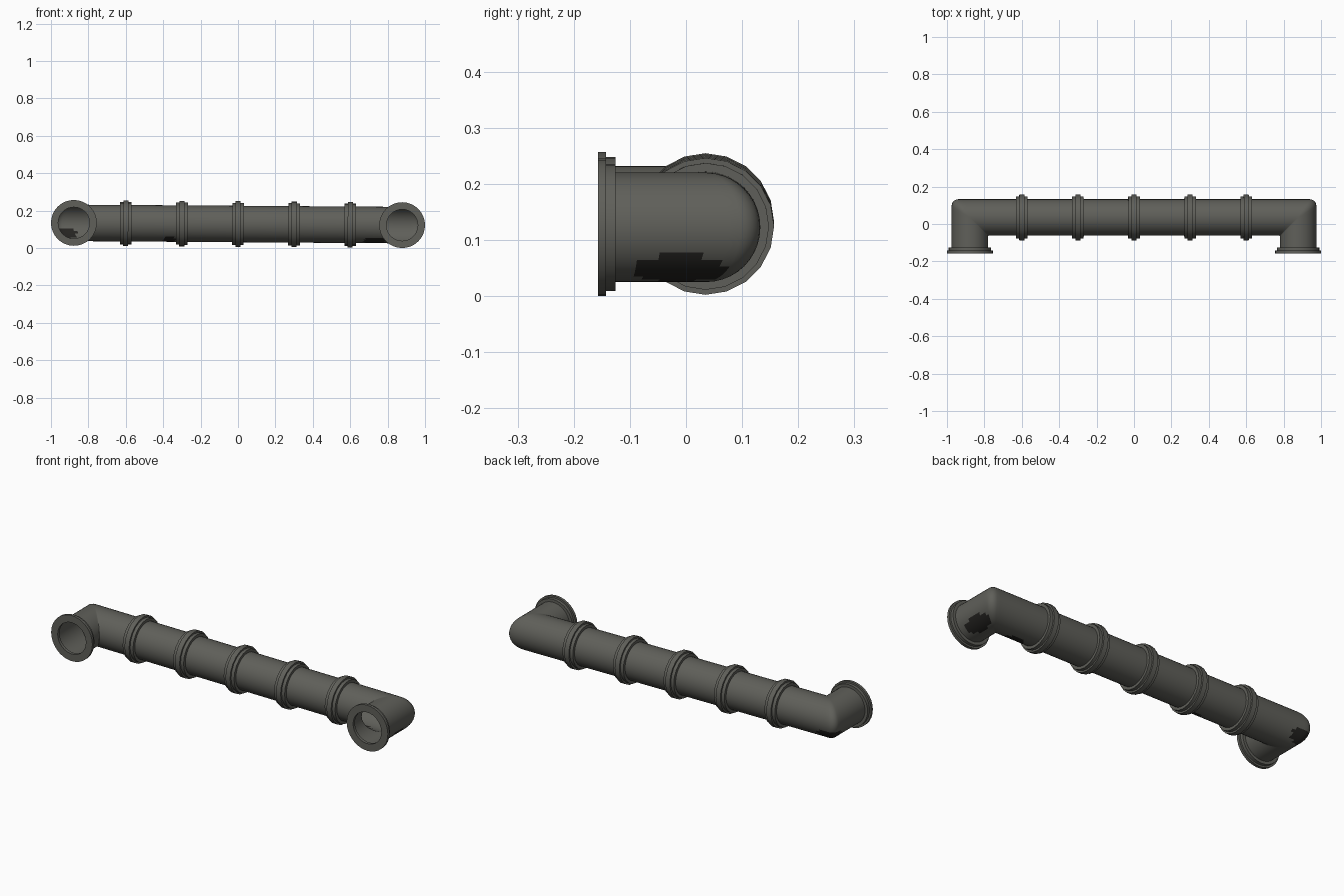
import bpy, bmesh, math
from mathutils import Matrix, Vector

if "Cube" in bpy.data.objects:
    bpy.data.objects.remove(bpy.data.objects["Cube"])

PIPE_R, END_X, AXIS_Y, LIFT, TILT = 0.0975, 0.8775, 0.035, 0.1285, 0.0068
PLACE = Matrix.Translation((0, 0, LIFT)) @ Matrix.Rotation(TILT, 4, 'Y')


def material(name, col):
    m = bpy.data.materials.new(name)
    m.diffuse_color = (*col, 1)
    m.use_nodes = True
    m.node_tree.nodes["Principled BSDF"].inputs["Base Color"].default_value = m.diffuse_color
    return m


grey = material("weathered grey metal", (0.115, 0.115, 0.101))
dark = material("dark stain", (0.018, 0.017, 0.015))


def finish(name, bm, recalc=True):
    if recalc:
        bmesh.ops.recalc_face_normals(bm, faces=bm.faces)
    me = bpy.data.meshes.new(name)
    bm.to_mesh(me)
    bm.free()
    ob = bpy.data.objects.new(name, me)
    bpy.context.collection.objects.link(ob)
    me.materials.append(grey)
    me.materials.append(dark)
    bpy.ops.object.select_all(action='DESELECT')
    ob.select_set(True)
    bpy.context.view_layer.objects.active = ob
    bpy.ops.object.shade_smooth_by_angle(angle=math.radians(35))
    return ob


def pipe_line(a):
    """One lengthwise line of the pipe: leg, tight elbow, long run, mirrored."""
    u, v = PIPE_R * math.cos(a), PIPE_R * math.sin(a)
    rho = 0.003 + 0.032 * max(0, u / PIPE_R)
    X, Y = -END_X - u, AXIS_Y + u
    pts = [(X, -0.145 + (Y - rho + 0.145) * i / 12) for i in range(12)]
    for i in range(6):
        t = math.pi - math.pi / 2 * i / 5
        pts.append((X + rho + rho * math.cos(t), Y - rho + rho * math.sin(t)))
    pts += [((X + rho) * (1 - i / 50), Y) for i in range(1, 51)]
    pts += [(-x, y) for x, y in reversed(pts[:-1])]
    return [PLACE @ Vector((x, y, v)) for x, y in pts]


# stains: centre and radii of ellipsoids that darken the pipe underside
STAINS = [((0.93, -0.01, 0.05), (0.07, 0.085, 0.027)),
          ((0.73, -0.01, 0.035), (0.06, 0.05, 0.025)),
          ((-0.92, 0.09, 0.08), (0.065, 0.06, 0.034)),
          ((-0.37, -0.01, 0.045), (0.035, 0.035, 0.02))]


def stained(c):
    return any(sum(((c[k] - o[k]) / r[k]) ** 2 for k in range(3)) < 1
               for o, r in STAINS)


# single-walled bent pipe
SIDES = 40
bm = bmesh.new()
lines = [[bm.verts.new(p) for p in pipe_line(2 * math.pi * i / SIDES)]
         for i in range(SIDES)]
for i in range(SIDES):
    p, q = lines[i], lines[(i + 1) % SIDES]
    for j in range(len(p) - 1):
        f = bm.faces.new((p[j], p[j + 1], q[j + 1], q[j]))
        f.material_index = int(stained(f.calc_center_median()))
finish("bent_pipe", bm)


def ring(name, profile, sides, matrix):
    """Closed (radius, height) profile turned around local z."""
    bm = bmesh.new()
    loops = []
    for i in range(sides):
        a = 2 * math.pi * i / sides
        loops.append([bm.verts.new(PLACE @ matrix @ Vector(
            (r * math.cos(a), r * math.sin(a), h))) for r, h in profile])
    n = len(profile)
    for i in range(sides):
        p, q = loops[i], loops[(i + 1) % sides]
        for j in range(n):
            k = (j + 1) % n
            bm.faces.new((p[j], p[k], q[k], q[j]))
    return finish(name, bm)


# stepped collars along the long run
COLLAR = [(0.094, -0.031), (0.113, -0.031), (0.113, -0.0135), (0.122, -0.0135),
          (0.122, 0.0135), (0.113, 0.0135), (0.113, 0.031), (0.094, 0.031)]
for i in range(5):
    x = -0.6 + 0.3 * i
    ring(f"collar_{i + 1}", COLLAR, 20,
         Matrix.Translation((x, AXIS_Y, 0)) @ Matrix.Rotation(math.pi / 2, 4, 'Y'))

# open end flanges facing the front
FLANGE = [(0.084, 0), (0.1225, 0), (0.1225, 0.0145), (0.113, 0.0145),
          (0.113, 0.031), (0.094, 0.031), (0.094, 0.016), (0.084, 0.016)]
for side, name in ((-1, "left_flange"), (1, "right_flange")):
    ring(name, FLANGE, 32, Matrix.Translation((side * END_X, -0.157, 0))
         @ Matrix.Rotation(-math.pi / 2, 4, 'X'))
